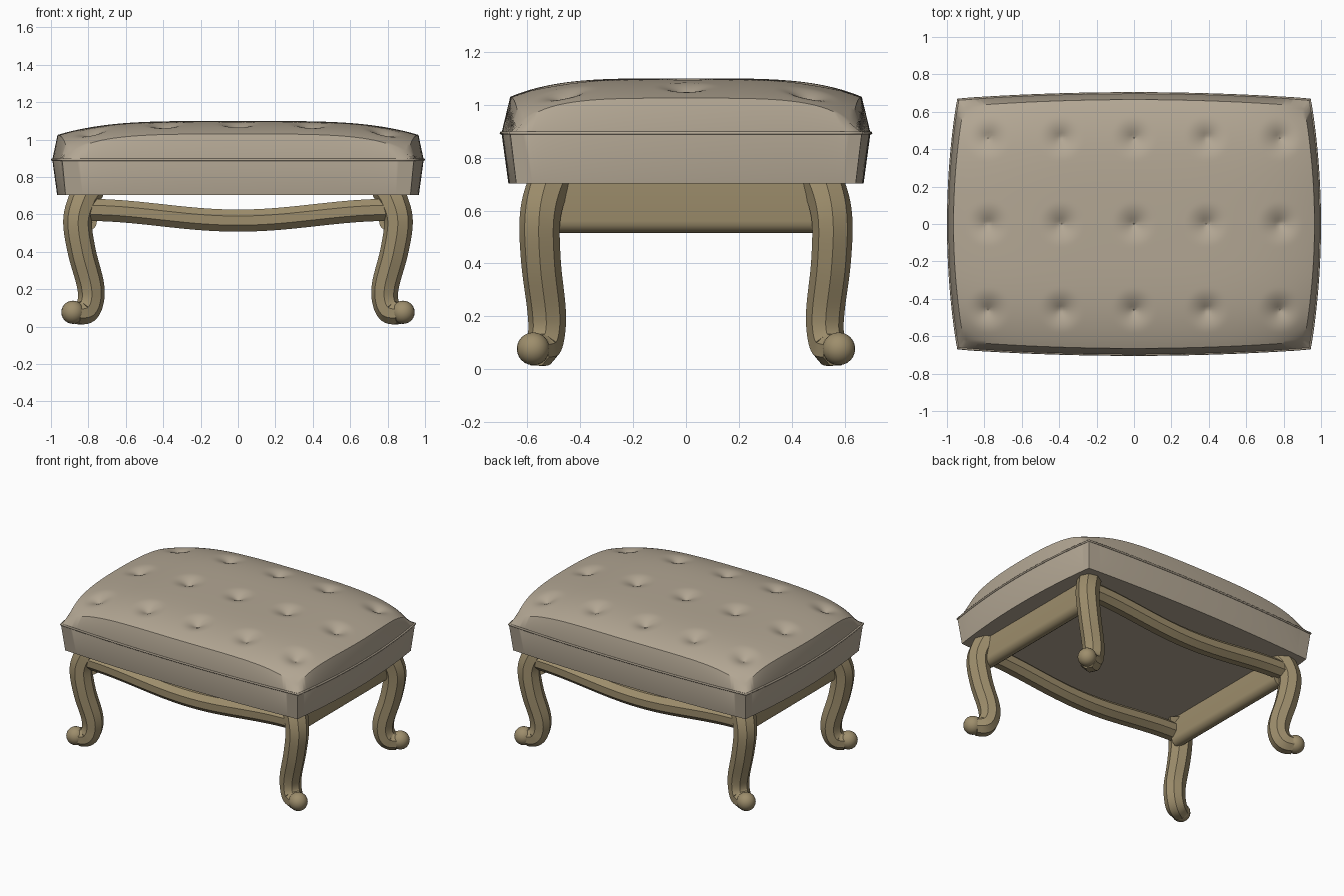
import bpy, bmesh, math
from mathutils import Vector

cube = bpy.data.objects.get("Cube")
if cube:
    bpy.data.objects.remove(cube, do_unlink=True)


def material(name, rgb):
    m = bpy.data.materials.new(name)
    m.use_nodes = True
    m.diffuse_color = (*rgb, 1)
    bsdf = next(n for n in m.node_tree.nodes if n.type == 'BSDF_PRINCIPLED')
    bsdf.inputs["Base Color"].default_value = (*rgb, 1)
    return m


FABRIC = material("beige fabric", (0.45, 0.385, 0.295))
WOOD = material("golden wood", (0.34, 0.27, 0.15))


def finish(name, bm, mat, angle):
    bmesh.ops.recalc_face_normals(bm, faces=bm.faces)
    me = bpy.data.meshes.new(name)
    bm.to_mesh(me)
    bm.free()
    me.materials.append(mat)
    ob = bpy.data.objects.new(name, me)
    bpy.context.collection.objects.link(ob)
    bpy.ops.object.select_all(action='DESELECT')
    ob.select_set(True)
    bpy.context.view_layer.objects.active = ob
    bpy.ops.object.shade_smooth_by_angle(angle=math.radians(angle))
    return ob


# Barrel-sided rectangle: corner half sizes plus the bulge of each side
def barrel(u, v, hx, bx, hy, by):
    return u * (hx + bx * (1 - v * v)), v * (hy + by * (1 - u * u))


TOP = (0.91, 0.055, 0.63, 0.035)
SEAM = (0.94, 0.053, 0.665, 0.033)
BASE = (0.922, 0.045, 0.642, 0.03)
TUFTS = [(x * 0.39, y * 0.46) for x in range(-2, 3) for y in (-1, 0, 1)]


def dome(u, v, x, y):
    z = 1.1 - 0.075 * u**4 - 0.07 * v**4 - 0.035 * (u * v)**12
    for tx, ty in TUFTS:
        r = math.hypot(x - tx, y - ty)
        if r < 0.12:
            z -= 0.045 * (1 - r / 0.12)**2
    return z


# Cushion: tufted dome, sloping band, tapered sides and flat underside
NX, NY = 120, 84
bm = bmesh.new()
grid = []
for j in range(NY + 1):
    row = []
    for i in range(NX + 1):
        u, v = 2 * i / NX - 1, 2 * j / NY - 1
        x, y = barrel(u, v, *TOP)
        row.append(bm.verts.new((x, y, dome(u, v, x, y))))
    grid.append(row)
for j in range(NY):
    for i in range(NX):
        bm.faces.new((grid[j][i], grid[j][i + 1], grid[j + 1][i + 1], grid[j + 1][i]))

border = [(i, 0) for i in range(NX)] + [(NX, j) for j in range(NY)]
border += [(NX - i, NY) for i in range(NX)] + [(0, NY - j) for j in range(NY)]


def outline(shape, z):
    return [Vector((*barrel(2 * i / NX - 1, 2 * j / NY - 1, *shape), z)) for i, j in border]


rings = [[grid[j][i] for i, j in border]]
for shape, z in ((SEAM, 0.893), (BASE, 0.703)):
    rings.append([bm.verts.new(p) for p in outline(shape, z)])
for a, b in zip(rings, rings[1:]):
    for k in range(len(a)):
        n = (k + 1) % len(a)
        bm.faces.new((a[k], a[n], b[n], b[k]))
bm.faces.new(rings[-1])
finish("cushion", bm, FABRIC, 35)

# Piping around the seam
curve = bpy.data.curves.new("piping", 'CURVE')
curve.dimensions = '3D'
curve.bevel_depth = 0.007
curve.bevel_resolution = 1
spline = curve.splines.new('POLY')
pts = outline(SEAM, 0.893)[::4]
spline.points.add(len(pts) - 1)
for sp, p in zip(spline.points, pts):
    sp.co = (*p, 1)
spline.use_cyclic_u = True
curve.materials.append(FABRIC)
bpy.context.collection.objects.link(bpy.data.objects.new("piping", curve))


def smooth_path(pts, steps=6):
    # Catmull-Rom interpolation of (x, y, z, radius) points
    P = [Vector(p) for p in pts]
    P = [2 * P[0] - P[1]] + P + [2 * P[-1] - P[-2]]
    out = []
    for a, b, c, d in zip(P, P[1:], P[2:], P[3:]):
        for s in range(steps):
            t = s / steps
            out.append(0.5 * (2 * b + (c - a) * t + (2 * a - 5 * b + 4 * c - d) * t * t
                              + (3 * b - a - 3 * c + d) * t**3))
    return out + [P[-2]]


# Faceted eight-sided moulding swept along a path
def sweep(name, path, side):
    bm = bmesh.new()
    rings = []
    for k, p in enumerate(path):
        tan = (path[min(k + 1, len(path) - 1)] - path[max(k - 1, 0)]).to_3d().normalized()
        s = (side - tan * side.dot(tan)).normalized()
        up = tan.cross(s)
        ring = []
        for n in range(8):
            a = math.tau * (n + 0.5) / 8
            ring.append(bm.verts.new(p.to_3d() + (s * math.cos(a) + up * math.sin(a)) * p.w))
        rings.append(ring)
    for a, b in zip(rings, rings[1:]):
        for n in range(8):
            m = (n + 1) % 8
            bm.faces.new((a[n], a[m], b[m], b[n]))
    bm.faces.new(rings[0])
    bm.faces.new(rings[-1])
    return finish(name, bm, WOOD, 30)


# Cabriole legs with ball toes
LEG = [(0.79, 0.49, 0.74, 0.08), (0.83, 0.53, 0.67, 0.08), (0.858, 0.553, 0.56, 0.077),
       (0.835, 0.548, 0.4, 0.075), (0.79, 0.528, 0.23, 0.073), (0.787, 0.527, 0.14, 0.07),
       (0.815, 0.542, 0.082, 0.069), (0.87, 0.57, 0.068, 0.06)]
for yname, sy in (("front", -1), ("back", 1)):
    for xname, sx in (("left", 1), ("right", -1)):
        tag = f"{yname}_{xname}"
        path = smooth_path([(sx * x, sy * y, z, r) for x, y, z, r in LEG])
        sweep(f"{tag}_leg", path, Vector((-0.42 * sx, 0.9 * sy, 0)))
        bm = bmesh.new()
        bmesh.ops.create_uvsphere(bm, u_segments=20, v_segments=12, radius=0.062)
        bmesh.ops.translate(bm, verts=bm.verts, vec=(sx * 0.883, sy * 0.578, 0.077))
        finish(f"{tag}_toe_ball", bm, WOOD, 60)

    # Sagging long rail
    rail = []
    for k in range(25):
        t = k / 12 - 1
        z = 0.567 + 0.029 * (1 - math.cos(math.pi * t))
        rail.append(Vector((0.82 * t, sy * 0.53, z, 0.064)))
    sweep(f"{yname}_rail", rail, Vector((0, 1, 0)))

# Side rails: upright boards with rounded lower edges
for xname, sx in (("left", 1), ("right", -1)):
    bm = bmesh.new()
    section = [(0.045, 0.72)]
    for n in range(9):
        a = math.pi * n / 8
        section.append((0.045 * math.cos(a), 0.56 - 0.045 * math.sin(a)))
    section.append((-0.045, 0.72))
    face = bm.faces.new([bm.verts.new((sx * 0.8 + x, -0.52, z)) for x, z in section])
    ext = bmesh.ops.extrude_face_region(bm, geom=[face], use_keep_orig=True)
    moved = [g for g in ext["geom"] if isinstance(g, bmesh.types.BMVert)]
    bmesh.ops.translate(bm, verts=moved, vec=(0, 1.04, 0))
    finish(f"{xname}_side_rail", bm, WOOD, 40)
